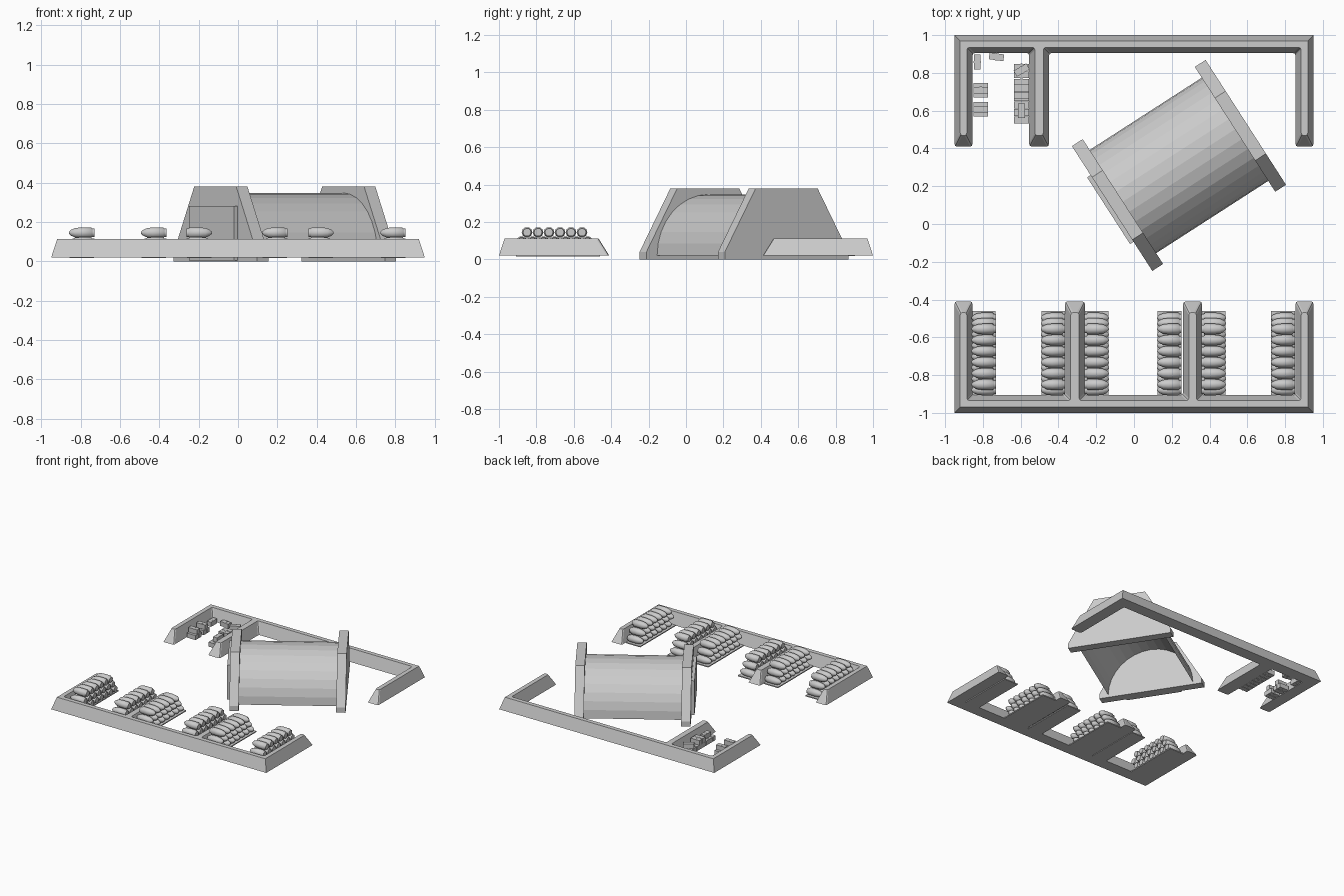
import bpy, bmesh, math
from mathutils import Matrix, Vector

if "Cube" in bpy.data.objects:
    bpy.data.objects.remove(bpy.data.objects["Cube"])


def finish(bm, name, matrix=None):
    bmesh.ops.recalc_face_normals(bm, faces=bm.faces[:])
    me = bpy.data.meshes.new(name)
    bm.to_mesh(me)
    bm.free()
    ob = bpy.data.objects.new(name, me)
    bpy.context.collection.objects.link(ob)
    if matrix:
        ob.matrix_world = matrix
    return ob


def loft(bm, a, b, caps=True, closed=True):
    """Skin between two matching point loops."""
    va, vb = [bm.verts.new(p) for p in a], [bm.verts.new(p) for p in b]
    n = len(va)
    for i in range(n if closed else n - 1):
        j = (i + 1) % n
        bm.faces.new((va[i], va[j], vb[j], vb[i]))
    if caps:
        bm.faces.new(va)
        bm.faces.new(vb)


def add_box(bm, size, loc, turn=0):
    m = Matrix.Translation(loc) @ Matrix.Rotation(math.radians(turn), 4, 'Z') @ Matrix.Diagonal((*size, 1))
    bmesh.ops.create_cube(bm, size=1, matrix=m)


# Earth berms: comb-shaped outlines with sloping sides
def comb(legs, d, e, z, side):
    pts = [(0.95 - d, 1 - d), (-0.95 + d, 1 - d)]
    for i, (x0, x1) in enumerate(legs):
        if i:
            pts.append((x0 + d, 0.905 + d))
        pts += [(x0 + d, 0.41 + e), (x1 - d, 0.41 + e)]
        if i < len(legs) - 1:
            pts.append((x1 - d, 0.905 + d))
    return [(x, y * side, z) for x, y in pts]


def berm(name, legs, side):
    bm = bmesh.new()
    loft(bm, comb(legs, 0, 0, 0.02, side), comb(legs, 0.03, 0.058, 0.113, side))
    bm.normal_update()
    corners = [e for e in bm.edges if abs(e.verts[0].co.z - e.verts[1].co.z) > 0.05
               and all(abs(v.co.y) < 0.95 for v in e.verts)]
    bmesh.ops.bevel(bm, geom=corners, offset=0.012, segments=2, profile=0.5, affect='EDGES')
    finish(bm, name)


berm("back_berm", [(-0.95, -0.855), (-0.555, -0.45), (0.855, 0.95)], 1)
berm("front_berm", [(-0.95, -0.855), (-0.365, -0.26), (0.26, 0.36), (0.855, 0.95)], -1)

# Shell stacks: three staggered layers of pointed rounds lying along x
PROFILE = [(0, 0.022), (0.012, 0.022), (0.016, 0.0285), (0.07, 0.0285), (0.098, 0.025), (0.118, 0.016), (0.129, 0.005)]
SIDES = 10


def add_shell(bm, base, direction, y, z):
    rings = []
    for d, r in PROFILE:
        rings.append([bm.verts.new((base + direction * d,
                                    y + r * math.cos(2 * math.pi * k / SIDES),
                                    z + r * math.sin(2 * math.pi * k / SIDES))) for k in range(SIDES)])
    for a, b in zip(rings, rings[1:]):
        for k in range(SIDES):
            j = (k + 1) % SIDES
            bm.faces.new((a[k], a[j], b[j], b[k]))
    bm.faces.new(rings[0])
    bm.faces.new(rings[-1])


def shell_stack(name, base, direction):
    bm = bmesh.new()
    for z, y0, count in ((0.047, -0.85, 7), (0.096, -0.879, 7), (0.145, -0.85, 6)):
        for i in range(count):
            add_shell(bm, base, direction, y0 + i * 0.0588, z)
    ob = finish(bm, name)
    ob.data.polygons.foreach_set("use_smooth", [len(p.vertices) == 4 for p in ob.data.polygons])
    # Thin pallet under the stack
    bm = bmesh.new()
    add_box(bm, (0.125, 0.45, 0.008), (base + direction * 0.064, -0.685, 0.02))
    finish(bm, name + "_pallet")


for i, (base, direction) in enumerate([(-0.731, -1), (-0.364, -1), (-0.262, 1),
                                       (0.252, -1), (0.358, 1), (0.853, -1)]):
    shell_stack(f"shell_stack_{i + 1}", base, direction)

# Ammunition boxes scattered in the small back bay
BOX = (0.078, 0.036, 0.036)


def ammo_box(bm, x, y, layer=0, turn=0):
    z = 0.038 + 0.037 * layer
    add_box(bm, BOX, (x, y, z), turn)
    add_box(bm, (0.012, 0.038, 0.038), (x, y, z), turn)


bm = bmesh.new()
for y in (0.587, 0.627, 0.688, 0.728):
    ammo_box(bm, -0.812, y)
ammo_box(bm, -0.812, 0.607, 1)
ammo_box(bm, -0.812, 0.708, 1)
ammo_box(bm, -0.83, 0.858, 0, 90)
ammo_box(bm, -0.728, 0.885, 0, -8)
for i in range(8):
    ammo_box(bm, -0.595, 0.55 + i * 0.04)
for y, turn in ((0.6, 90), (0.68, 0), (0.72, 0), (0.815, 30)):
    ammo_box(bm, -0.595, y, 1, turn)
finish(bm, "ammo_boxes")

# Bunker, modelled along its own x axis and then turned
PLACE = Matrix.Translation((0.238, 0.31, 0)) @ Matrix.Rotation(math.radians(32.8), 4, 'Z')
HALF = 0.421
wall = [(-0.393, 0), (0.393, 0), (0.393, 0.04), (0.197, 0.38), (-0.197, 0.38), (-0.393, 0.04)]
for name, x0, x1 in (("door_end_wall", -HALF, -HALF + 0.068), ("rear_end_wall", HALF - 0.068, HALF)):
    bm = bmesh.new()
    loft(bm, [(x0, y, z) for y, z in wall], [(x1, y, z) for y, z in wall])
    finish(bm, name, PLACE)

# Open-bottomed vaulted roof between the end walls
arch = [(0.325 * math.cos(math.pi * k / 16), 0.02 + 0.328 * math.sin(math.pi * k / 16)) for k in range(17)]
bm = bmesh.new()
loft(bm, [(-HALF + 0.068, y, z) for y, z in arch], [(HALF - 0.068, y, z) for y, z in arch],
     caps=False, closed=False)
finish(bm, "vaulted_roof", PLACE)

# Blast door on the outer face
bm = bmesh.new()
add_box(bm, (0.024, 0.42, 0.275), (-HALF - 0.01, 0, 0.1425))
finish(bm, "blast_door", PLACE)
